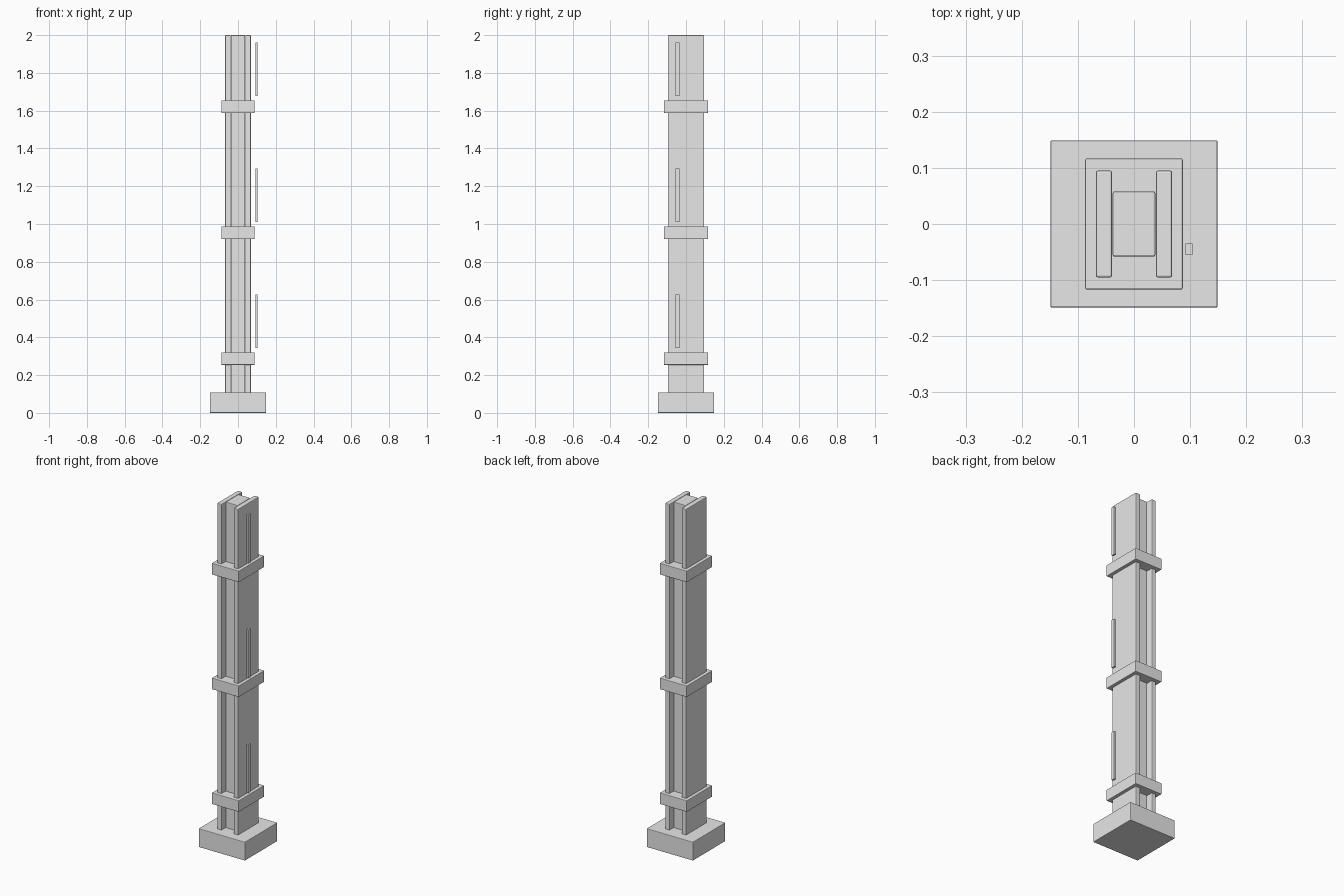
import bpy
import bmesh

if "Cube" in bpy.data.objects:
    bpy.data.objects.remove(bpy.data.objects["Cube"])

grey = bpy.data.materials.new("plain grey")
grey.diffuse_color = (0.8, 0.8, 0.8, 1.0)
grey.use_nodes = True
grey.node_tree.nodes["Principled BSDF"].inputs["Base Color"].default_value = grey.diffuse_color


def box(name, x, y, z, bevel=0.0):
    """Box spanning the (min, max) ranges, with an optional small edge chamfer."""
    bm = bmesh.new()
    bmesh.ops.create_cube(bm, size=1.0)
    for v in bm.verts:
        v.co = [r[0] + (c + 0.5) * (r[1] - r[0]) for c, r in zip(v.co, (x, y, z))]
    mesh = bpy.data.meshes.new(name)
    bm.to_mesh(mesh)
    bm.free()
    mesh.materials.append(grey)
    obj = bpy.data.objects.new(name, mesh)
    bpy.context.collection.objects.link(obj)
    if bevel:
        mod = obj.modifiers.new("chamfer", 'BEVEL')
        mod.width = bevel
        mod.segments = 2
        mod.limit_method = 'ANGLE'
    return obj


# Square foot
box("base", (-0.149, 0.149), (-0.149, 0.149), (0.0, 0.108), 0.003)

# Column: central core between two side plates
box("core", (-0.038, 0.038), (-0.058, 0.058), (0.05, 2.0), 0.003)
for side, name in ((-1, "left_flange"), (1, "right_flange")):
    x = sorted((side * 0.039, side * 0.068))
    box(name, x, (-0.0955, 0.0955), (0.05, 2.0), 0.004)

# Three evenly spaced bays, each with a collar and a thin strip off the right side
for i in range(3):
    z = i * 0.667
    box(f"collar_{i + 1}", (-0.087, 0.087), (-0.117, 0.117),
        (z + 0.254, z + 0.32), 0.003)
    box(f"light_strip_{i + 1}", (0.092, 0.104), (-0.055, -0.035),
        (z + 0.344, z + 0.627))
